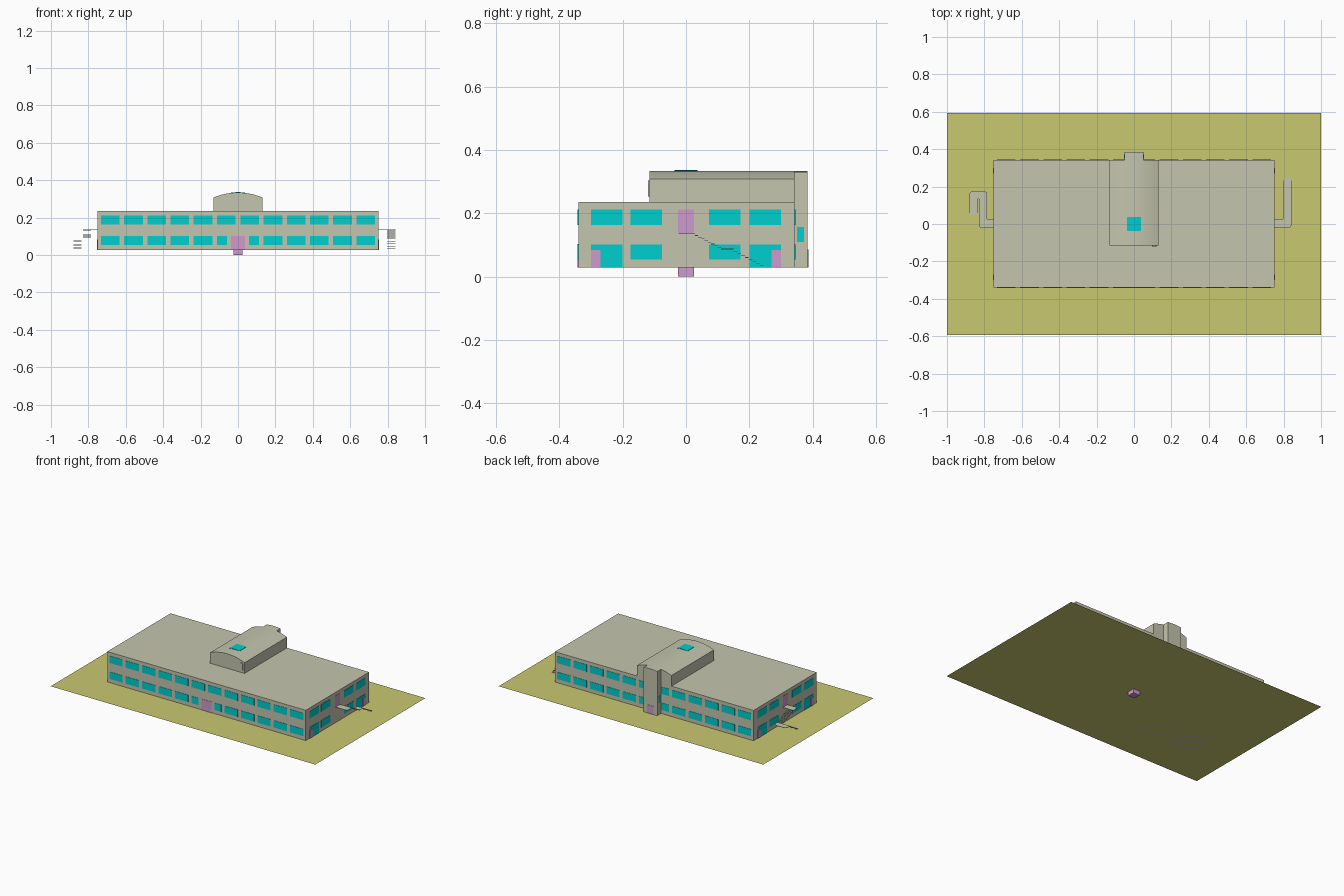
import bpy, bmesh, math
from mathutils import Vector

if "Cube" in bpy.data.objects:
    bpy.data.objects.remove(bpy.data.objects["Cube"])

def material(name, rgb):
    m = bpy.data.materials.new(name)
    m.diffuse_color = (*rgb, 1)
    m.use_nodes = True
    m.node_tree.nodes["Principled BSDF"].inputs["Base Color"].default_value = m.diffuse_color
    return m

WALL = material("stone_grey", (0.56, 0.56, 0.43))
GLASS = material("window_cyan", (0.0, 0.62, 0.62))
DOOR = material("door_pink", (0.62, 0.32, 0.62))
GRASS = material("lawn_olive", (0.59, 0.58, 0.165))
Z0, ROOF = 0.028, 0.235          # ground level and main roof level
HX, Y0, Y1 = 0.75, -0.34, 0.343  # main block
T = 0.002                        # plate thickness

def finish(name, bm, mat):
    bmesh.ops.recalc_face_normals(bm, faces=bm.faces)
    me = bpy.data.meshes.new(name)
    bm.to_mesh(me)
    bm.free()
    me.materials.append(mat)
    ob = bpy.data.objects.new(name, me)
    bpy.context.collection.objects.link(ob)
    return ob

def prism(bm, pts, offset):
    """Extrude a closed outline along an offset."""
    off = Vector(offset)
    a = [bm.verts.new(p) for p in pts]
    b = [bm.verts.new(Vector(p) + off) for p in pts]
    bm.faces.new(a)
    bm.faces.new(b[::-1])
    for i in range(len(a)):
        j = (i + 1) % len(a)
        bm.faces.new((a[i], b[i], b[j], a[j]))

def boxes(name, mat, items):
    """One object out of (x0, x1, y0, y1, z0, z1) boxes."""
    bm = bmesh.new()
    for x0, x1, y0, y1, z0, z1 in items:
        prism(bm, [(x0, y0, z0), (x1, y0, z0), (x1, y1, z0), (x0, y1, z0)], (0, 0, z1 - z0))
    return finish(name, bm, mat)

# Lawn: a single sheet
bm = bmesh.new()
f = bm.faces.new([bm.verts.new(p) for p in
                  [(-1, -0.594, Z0), (1, -0.594, Z0), (1, 0.594, Z0), (-1, 0.594, Z0)]])
finish("lawn", bm, GRASS)

# Main block and the small shaft below ground
boxes("main_block", WALL, [(-HX, HX, Y0, Y1, Z0, ROOF)])
boxes("cellar_shaft", DOOR, [(-0.025, 0.025, -0.025, 0.025, 0, Z0 + 0.004)])

# Barrel-roofed penthouse and rear tower share one roof arc
SPRING, CROWN, PH = 0.308, 0.334, 0.13
RISE = CROWN - SPRING
RAD = (PH * PH + RISE * RISE) / (2 * RISE)

def arc(half, y, lift=0, n=16):
    xs = [half - 2 * half * i / n for i in range(n + 1)]
    return [(x, y, CROWN - RAD + math.sqrt(RAD * RAD - x * x) + lift) for x in xs]

def vaulted(name, half, y0, y1, z):
    bm = bmesh.new()
    prism(bm, [(-half, y0, z), (half, y0, z)] + arc(half, y0), (0, y1 - y0, 0))
    ob = finish(name, bm, WALL)
    for p in ob.data.polygons:
        p.use_smooth = p.normal.z > 0.5

    ob.data.set_sharp_from_angle(angle=math.radians(20))

vaulted("penthouse", PH, -0.115, Y1, ROOF)
vaulted("rear_tower", 0.052, Y1, 0.384, Z0)

# Skylight follows the vault
bm = bmesh.new()
prism(bm, arc(0.037, -0.037, T, 8) + arc(0.037, -0.037, -T, 8)[::-1], (0, 0.074, 0))
finish("skylight", bm, GLASS)

# Small round-topped hatch on the penthouse front
bm = bmesh.new()
cap = [(0.108 + 0.011 * math.cos(a), -0.115, 0.292 + 0.011 * math.sin(a))
       for a in [math.pi * i / 8 for i in range(9)]]
prism(bm, [(0.097, -0.115, 0.253), (0.119, -0.115, 0.253)] + cap, (0, -0.005, 0))
finish("penthouse_hatch", bm, WALL)

# Windows on the long walls
UP, LOW = (0.163, 0.211), (0.054, 0.102)
front, back = [], []
for k in range(6):
    for s in (-1, 1):
        c = s * (0.063 + 0.124 * k)
        for z in (UP, LOW):
            w = (c - 0.05, c + 0.05)
            back.append((*w, Y1, Y1 + T, *z))
            if k == 0 and z is LOW:      # narrow pair beside the entrance
                w = sorted((s * 0.06, s * 0.112))
            front.append((*w, Y0 - T, Y0, *z))
boxes("front_windows", GLASS, front)
boxes("back_windows", GLASS, back)
boxes("front_door", DOOR, [(-0.038, 0.038, Y0 - T, Y0, Z0, 0.103)])
boxes("tower_door", DOOR, [(-0.024, 0.024, 0.384, 0.384 + T, Z0, 0.085)])

# End walls and tower sides, mirrored
for s, side in ((-1, "left"), (1, "right")):
    x = sorted((s * HX, s * (HX + T)))
    xd = sorted((s * HX, s * (HX + 2 * T)))
    panes, doors = [], [(*x, -0.025, 0.025, 0.135, 0.211)]
    for y in (-0.3, -0.175, 0.072, 0.2):
        corner = abs(y + 0.05) > 0.2
        panes.append((*x, y, y + 0.1, *UP))
        panes.append((*x, y, y + 0.1, Z0 if corner else LOW[0], LOW[1]))
    for y in (-0.3, 0.27):
        doors.append((*xd, y, y + 0.03, Z0, 0.084))
    boxes(side + "_end_windows", GLASS, panes)
    boxes(side + "_end_doors", DOOR, doors)
    tx = sorted((s * 0.052, s * (0.052 + T)))
    boxes(side + "_tower_window", GLASS, [(*tx, 0.35, 0.372, 0.109, 0.156)])

# Outside stairs: landings with rounded corners, and flights of thin treads
def landing(name, x0, x1, y0, y1, z, rounded, r=0.02):
    bm = bmesh.new()
    pts = []
    for i, (cx, cy) in enumerate([(x1, y1), (x0, y1), (x0, y0), (x1, y0)]):
        if i not in rounded:
            pts.append((cx, cy, z))
            continue
        ox = cx - r if cx == x1 else cx + r
        oy = cy - r if cy == y1 else cy + r
        for k in range(5):
            a = math.pi / 2 * (i + k / 4)
            pts.append((ox + r * math.cos(a), oy + r * math.sin(a), z))
    prism(bm, pts, (0, 0, -T))
    finish(name, bm, WALL)

def flight(name, x0, x1, ya, za, yb, zb, n=8):
    d, h = (yb - ya) / n, (za - zb) / (n + 1)
    items = []
    for i in range(n):
        y = sorted((ya + d * i, ya + d * (i + 1)))
        z = za - h * (i + 1)
        items.append((x0, x1, *y, z - T, z))
    boxes(name, WALL, items)

TOP, MID = 0.136, 0.084
landing("right_top_landing", HX, 0.842, -0.022, 0.028, TOP, {3})
flight("right_upper_flight", 0.797, 0.842, 0.028, TOP, 0.11, MID + 0.004)
landing("right_mid_landing", 0.797, 0.842, 0.11, 0.15, MID + 0.004, ())
flight("right_lower_flight", 0.797, 0.842, 0.15, MID + 0.004, 0.245, Z0)

landing("left_top_landing", -0.83, -HX, -0.022, 0.028, TOP, {2})
flight("left_upper_flight", -0.83, -0.785, 0.028, TOP, 0.134, MID)
landing("left_mid_landing", -0.88, -0.785, 0.134, 0.177, MID, {0, 1})
flight("left_lower_flight", -0.88, -0.836, 0.134, MID, 0.048, Z0)
